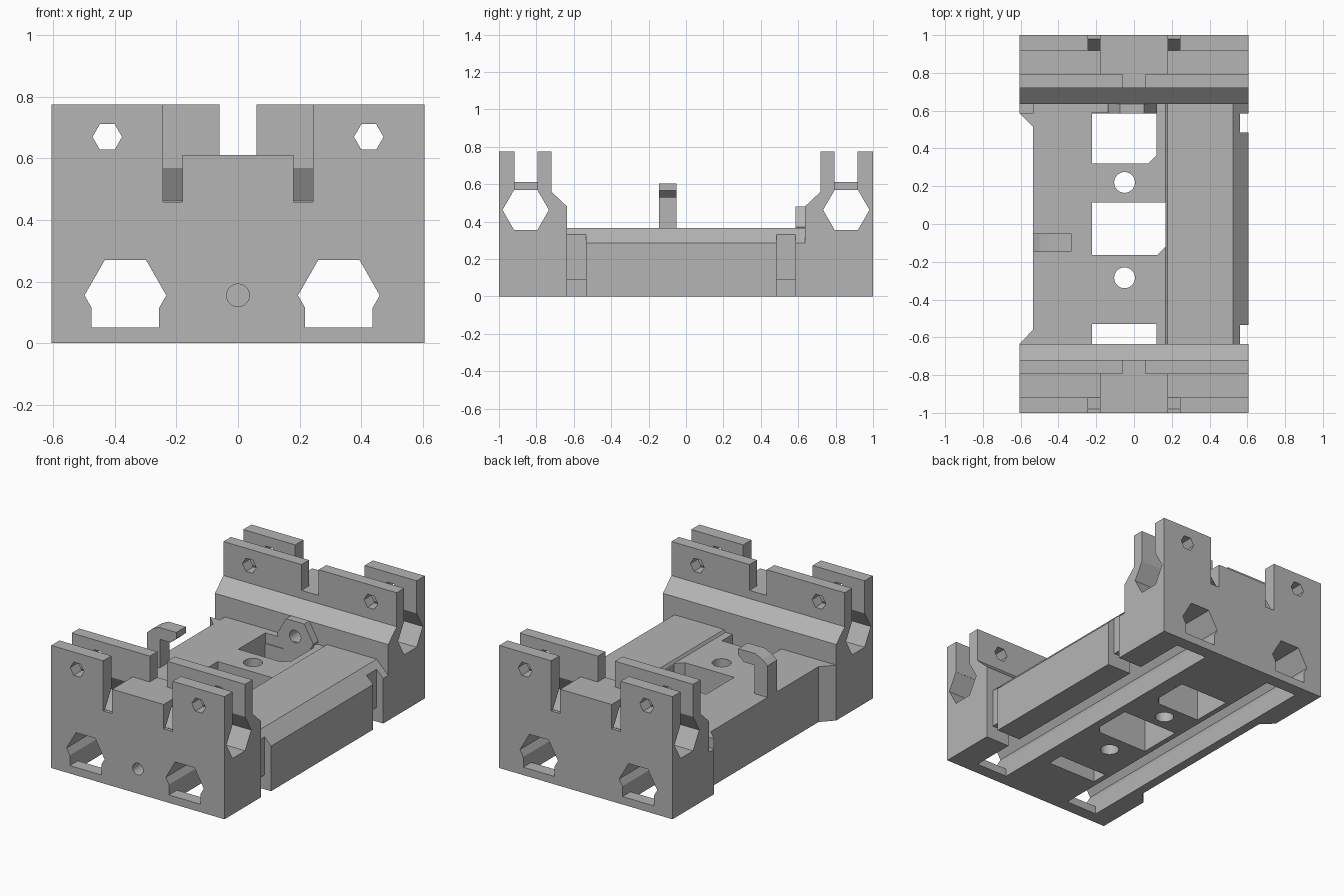
import bpy, bmesh, math

cube = bpy.data.objects.get("Cube")
if cube:
    bpy.data.objects.remove(cube, do_unlink=True)

grey = bpy.data.materials.new("plain_grey")
grey.use_nodes = True
colour = (0.46, 0.46, 0.46, 1)
grey.diffuse_color = colour
grey.node_tree.nodes["Principled BSDF"].inputs["Base Color"].default_value = colour

HALF = 0.606          # half width
DECK = 0.35           # deck height


def prism(name, points, axis, lo, hi):
    """Extrude a 2D outline along an axis."""
    place = {"x": lambda a, b, t: (t, a, b),
             "y": lambda a, b, t: (a, t, b),
             "z": lambda a, b, t: (a, b, t)}[axis]
    bm = bmesh.new()
    face = bm.faces.new([bm.verts.new(place(a, b, lo)) for a, b in points])
    out = bmesh.ops.extrude_face_region(bm, geom=[face])
    moved = [v for v in out["geom"] if isinstance(v, bmesh.types.BMVert)]
    bmesh.ops.translate(bm, vec=place(0, 0, hi - lo), verts=moved)
    bmesh.ops.recalc_face_normals(bm, faces=bm.faces)
    mesh = bpy.data.meshes.new(name)
    bm.to_mesh(mesh)
    bm.free()
    mesh.materials.append(grey)
    ob = bpy.data.objects.new(name, mesh)
    bpy.context.scene.collection.objects.link(ob)
    return ob


def box(name, x, y, z):
    x, y = sorted(x), sorted(y)
    return prism(name, [(x[0], y[0]), (x[1], y[0]), (x[1], y[1]), (x[0], y[1])], "z", *z)


def ngon(cx, cy, r, n):
    return [(cx + r * math.cos(math.tau * i / n), cy + r * math.sin(math.tau * i / n))
            for i in range(n)]


def combine(ob, tools, operation="DIFFERENCE"):
    """Apply each tool to the object, then remove the tool."""
    for tool in tools:
        tool.hide_render = True
        mod = ob.modifiers.new("cut", "BOOLEAN")
        mod.operation, mod.object, mod.solver = operation, tool, "EXACT"
        bpy.context.view_layer.objects.active = ob
        bpy.ops.object.modifier_apply(modifier=mod.name)
        bpy.data.objects.remove(tool, do_unlink=True)


def channels():
    """Two lengthwise hexagonal channels, open underneath."""
    cutters = []
    for cx in (-0.366, 0.328):
        outline = [(cx - 0.133, 0.155), (cx - 0.067, 0.27), (cx + 0.067, 0.27),
                   (cx + 0.133, 0.155), (cx + 0.11, 0.115), (cx + 0.11, 0.05),
                   (cx - 0.11, 0.05), (cx - 0.11, 0.115)]
        cutters.append(prism("channel", outline, "y", -1.2, 1.2))
        cutters.append(box("opening", (cx - 0.11, cx + 0.11), (-0.92, 0.92), (-0.1, 0.1)))
    return cutters


# End blocks with crosswise hexagonal slots
def end_block(name, s, foot):
    side = [(-1, 0), (-1, 0.775), (-0.72, 0.775), (-0.72, 0.56), (-0.635, 0.48),
            (-0.635, 0.285), (-foot, 0.285), (-foot, 0)]
    if foot == 0.635:
        del side[5:7]
    block = prism(name, [(y * s, z) for y, z in side], "x", -HALF, HALF)
    cutters = channels()
    cutters.append(prism("rod_slot", ngon(-0.857 * s, 0.462, 0.124, 6), "x", -1, 1))
    for m in (-1, 1):
        cutters.append(box("slot", (m * 0.18, m * 0.8), (-0.918 * s, -0.795 * s), (0.5, 1)))
        cutters.append(box("side_gap", (m * 0.18, m * 0.243), (-1.1 * s, -0.87 * s), (0.458, 1)))
        cutters.append(prism("bolt", ngon(m * 0.425, 0.67, 0.048, 6), "y", -1.2, 1.2))
    cutters.append(box("wall_gap", (-0.2, 0.2), (-1.1 * s, -0.795 * s), (0.612, 1)))
    cutters.append(box("notch", (-0.06, 0.06), (-0.85 * s, -0.6 * s), (0.612, 1)))
    if s == 1:
        cutters.append(prism("pin_hole", ngon(0, 0.155, 0.037, 24), "y", -1.1, -0.5))
    else:
        cutters.append(prism("screw_hole", ngon(-0.01, 0.385, 0.04, 16), "y", 0.5, 0.72))
    combine(block, cutters)
    return block


front_block = end_block("front_block", 1, 0.635)
rear_block = end_block("rear_block", -1, 0.585)

# Bed between the blocks, with a raised bevelled strip on the left
bed = prism("bed", [(-0.535, 0), (HALF, 0), (HALF, 0.285), (0.525, 0.366), (0.178, 0.366),
                    (0.168, DECK), (-0.535, DECK)], "y", -0.635, 0.635)
cuts = channels()
for x1, y0, y1, c in ((0.12, 0.32, 0.59, 0.045), (0.168, -0.165, 0.115, 0.045)):
    cuts.append(prism("window", [(-0.222, y0), (x1 - c, y0), (x1, y0 + c), (x1, y1),
                                 (-0.222, y1)], "z", -0.1, 0.6))
cuts.append(box("window", (-0.222, 0.12), (-0.7, -0.53), (-0.1, 0.6)))
for y in (-0.285, 0.22):
    cuts.append(prism("hole", ngon(-0.05, y, 0.055, 32), "z", -0.1, 0.6))
for y in ((-0.66, -0.535), (0.485, 0.585)):
    cuts.append(box("side_notch", (0.56, 0.7), y, (-0.1, 0.6)))
    cuts.append(box("low_notch", (0.4, 0.7), y, (-0.1, 0.09)))
combine(bed, cuts)

# Corner gussets on the right side
prism("front_gusset", [(-HALF, -0.635), (-0.535, -0.635), (-0.535, -0.56)], "z", 0, DECK)
prism("rear_gusset", [(-HALF, 0.585), (-0.535, 0.585), (-0.535, 0.515)], "z", 0, DECK)

# Hexagonal screw boss on the rear block
boss = prism("screw_boss", ngon(-0.01, 0.37, 0.128, 6), "y", 0.585, 0.635)
combine(boss, [prism("screw_hole", ngon(-0.01, 0.385, 0.04, 16), "y", 0.5, 0.7)])

# Cable hook on the right edge
prism("hook", [(-0.535, 0.3), (-0.535, 0.55), (-0.5, 0.58), (-0.45, 0.604), (-0.33, 0.604),
               (-0.33, 0.565), (-0.37, 0.53), (-0.445, 0.53), (-0.445, 0.3)],
      "y", -0.145, -0.05)
